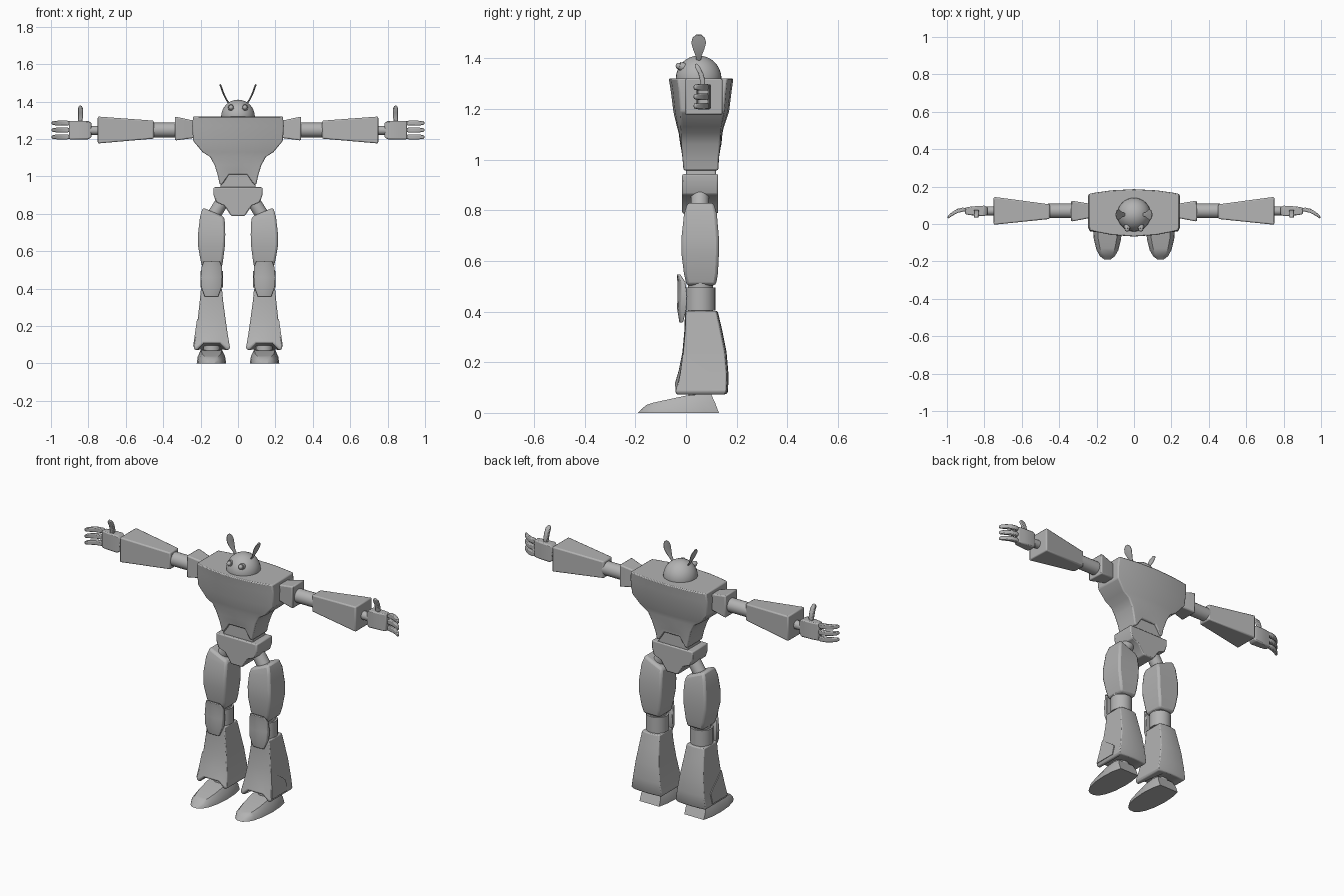
import bpy, bmesh, math
from mathutils import Vector

grey = bpy.data.materials.new("plain_grey")
grey.diffuse_color = (0.45, 0.45, 0.45, 1)


def finish(name, bm, mirror=True, bevel=0.0, angle=35):
    """Turn a bmesh into an object, mirrored over x and softly bevelled."""
    bmesh.ops.recalc_face_normals(bm, faces=bm.faces)
    me = bpy.data.meshes.new(name)
    bm.to_mesh(me)
    bm.free()
    me.materials.append(grey)
    me.shade_smooth()
    me.set_sharp_from_angle(angle=math.radians(angle))
    ob = bpy.data.objects.new(name, me)
    bpy.context.collection.objects.link(ob)
    if bevel:
        m = ob.modifiers.new("soft_edges", 'BEVEL')
        m.width, m.segments = bevel, 2
        m.limit_method, m.angle_limit = 'ANGLE', math.radians(angle)
    if mirror:
        m = ob.modifiers.new("other_side", 'MIRROR')
        m.use_mirror_merge = False
    return ob


def loft(name, rings, **kw):
    """Skin even-sided rings; ends are closed with strips across the ring."""
    bm = bmesh.new()
    vs = [[bm.verts.new(p) for p in r] for r in rings]
    n = len(vs[0])
    for a, b in zip(vs, vs[1:]):
        for i in range(n):
            j = (i + 1) % n
            bm.faces.new((a[i], a[j], b[j], b[i]))
    for r in (vs[0], vs[-1]):
        for i in range(n // 2 - 1):
            bm.faces.new((r[i], r[i + 1], r[n - 2 - i], r[n - 1 - i]))
    return finish(name, bm, **kw)


def tube(name, a, b, r, r2=None, seg=20):
    a, b = Vector(a), Vector(b)
    bm = bmesh.new()
    bmesh.ops.create_cone(bm, cap_ends=True, segments=seg, radius1=r,
                          radius2=r2 or r, depth=(b - a).length)
    bm.transform((b - a).to_track_quat('Z', 'Y').to_matrix().to_4x4())
    bmesh.ops.translate(bm, vec=(a + b) / 2, verts=bm.verts)
    return finish(name, bm)


def ball(name, c, r, mirror=True, seg=24):
    bm = bmesh.new()
    bmesh.ops.create_uvsphere(bm, u_segments=seg, v_segments=seg // 2, radius=r)
    bmesh.ops.translate(bm, vec=c, verts=bm.verts)
    return finish(name, bm, mirror)


def flat(x0, x1, y0, y1, z0, z1=None):
    """Rectangle seen from above, its height running from z0 at x0 to z1 at x1."""
    z1 = z0 if z1 is None else z1
    return [(x0, y0, z0), (x1, y0, z1), (x1, y1, z1), (x0, y1, z0)]


def across(x, y0, y1, z0, z1):
    """Rectangle facing along x."""
    return [(x, y0, z0), (x, y1, z0), (x, y1, z1), (x, y0, z1)]


def bowed(cx, w, y0, y1, z, bow0, bow1, lift0=0.0, lift1=0.0):
    """Ring with bulging front and back; lift raises the middle as a notch."""
    fr = (-1, -.85, -.5, 0, .5, .85, 1)
    up = lambda f, l: l if abs(f) <= .5 else 0
    front = [(cx + f * w, y0 + bow0 * f * f, z + up(f, lift0)) for f in fr]
    back = [(cx + f * w, y1 - bow1 * f * f, z + up(f, lift1)) for f in fr[::-1]]
    return front + back


# Torso with arched bottom edge
loft("torso", [
    bowed(0, .240, -.068, .187, 1.32, .035, .025),
    bowed(0, .245, -.060, .180, 1.27, .033, .023),
    bowed(0, .240, -.050, .170, 1.19, .028, .020),
    bowed(0, .190, -.036, .150, 1.13, .016, .012),
    bowed(0, .150, -.029, .144, 1.105, .010, .008),
    bowed(0, .125, -.023, .140, 1.06, .005, .005),
    bowed(0, .108, -.016, .132, 1.005, .003, .003, .025, .025),
    bowed(0, .098, -.012, .130, .957, .003, .003, .053, .053)],
    mirror=False, bevel=.006)
loft("waist", [flat(-.085, .085, .0, .118, 1.03), flat(-.095, .095, .0, .118, .93)],
     mirror=False, bevel=.005)

# Pelvis, a wedge profile extruded front to back
profile = [(-.13, .942), (-.13, .90), (-.118, .862), (-.075, .845), (-.035, .787)]
profile += [(-x, z) for x, z in profile[::-1]]
loft("pelvis", [[(x, y, z) for x, z in profile] for y in (-.015, .127)],
     mirror=False, bevel=.006)

# Head, eyes and leaf-shaped feelers
ball("head", (0, .05, 1.32), .09, mirror=False, seg=32)
tube("eye_socket", (.034, .0, 1.362), (.037, -.026, 1.369), .018, .016)
ball("eye", (.037, -.028, 1.369), .013, seg=16)
leaf = [(.045, 1.385, .008), (.062, 1.41, .012), (.074, 1.435, .022),
        (.084, 1.46, .029), (.091, 1.48, .024), (.096, 1.492, .010)]
loft("feeler", [[(x + sx * .004, .05 + sy * w, z - sx * .002) for sx, sy in
                 ((-.3, -1), (.3, -1), (1, 0), (.3, 1), (-.3, 1), (-1, 0))]
                for x, z, w in leaf])

# Arms
loft("shoulder", [across(.225, .035, .105, 1.205, 1.298),
                  across(.245, .03, .11, 1.204, 1.30),
                  across(.337, .013, .125, 1.192, 1.32)], bevel=.007)
tube("upper_arm", (.32, .07, 1.248), (.46, .07, 1.248), .039)
loft("forearm", [across(.45, .027, .105, 1.202, 1.298),
                 across(.75, -.004, .145, 1.176, 1.32)], bevel=.007)
tube("wrist", (.74, .07, 1.246), (.80, .07, 1.246), .024)
loft("palm", [across(.783, .05, .09, 1.21, 1.285),
              across(.80, .042, .098, 1.198, 1.297),
              across(.865, .046, .094, 1.198, 1.297),
              across(.903, .052, .088, 1.198, 1.297)], bevel=.006)
for n, z in enumerate((1.211, 1.248, 1.285)):
    path = [(.893, .075, .7), (.915, .077, 1), (.945, .070, 1),
            (.972, .054, .95), (.99, .040, .8), (.998, .034, .4)]
    loft(f"finger_{n + 1}", [across(x, y - .011 * s, y + .011 * s,
                                    z - .013 * s, z + .013 * s) for x, y, s in path],
         bevel=.004)
thumb = [(1.285, .066, .8), (1.31, .066, 1), (1.34, .058, 1), (1.365, .045, 1), (1.378, .04, .5)]
loft("thumb", [flat(.843 - .013 * s, .843 + .013 * s, y - .010 * s, y + .010 * s, z)
               for z, y, s in thumb], bevel=.004)

# Legs
tube("hip_strut", (.07, .055, .885), (.145, .055, .77), .036)
loft("thigh", [flat(.075, .188, .005, .110, .785, .833),
               flat(.070, .203, -.008, .122, .755, .785),
               flat(.068, .214, -.018, .130, .69, .69),
               flat(.070, .214, -.018, .130, .63, .63),
               flat(.080, .200, -.008, .126, .55, .55),
               flat(.088, .188, .002, .118, .503, .503)], bevel=.012, angle=40)
tube("knee_joint", (.14, .057, .37), (.14, .057, .55), .05)
tube("knee_sleeve", (.14, .057, .405), (.14, .057, .495), .06)
loft("kneecap", [bowed(.14, .043, -.036, -.022, .546, .006, 0),
                 bowed(.14, .055, -.034, -.002, .515, .016, 0),
                 bowed(.142, .058, -.034, .005, .46, .016, 0),
                 bowed(.142, .055, -.035, .002, .41, .014, 0),
                 bowed(.142, .036, -.026, -.012, .357, .006, 0)], bevel=.003)
loft("shin", [bowed(.142, .056, -.004, .125, .402, .004, .008),
              bowed(.142, .063, -.006, .142, .33, .004, .008),
              bowed(.141, .074, -.014, .160, .24, .004, .008),
              bowed(.140, .086, -.028, .168, .15, .004, .008, .02),
              bowed(.140, .097, -.045, .166, .085, .004, .008, .027),
              bowed(.140, .090, -.040, .160, .073, .004, .008, .032)], bevel=.006)
# Thin armour plate on the outer lower shin
plate = [(-.012, .235), (.085, .165), (.105, .145), (.10, .09), (-.035, .09), (-.022, .16)]
outer = lambda z: .141 + .0735 + (.24 - z) * .145
loft("shin_plate", [[(outer(z) + d, y, z) for y, z in plate] for d in (-.006, .004)])
tube("ankle", (.14, .055, .055), (.14, .055, .11), .045)

# Feet: (bottom y, top y, sole half width, top half width, height)
foot = [(.13, .10, .062, .050, .072), (.07, .06, .075, .056, .074),
        (0, 0, .079, .055, .068), (-.08, -.075, .073, .050, .052),
        (-.14, -.13, .058, .040, .040), (-.172, -.155, .040, .028, .032),
        (-.19, -.172, .016, .012, .018)]
loft("foot", [[(.142 - a, yb, 0), (.142 + a, yb, 0), (.142 + (a + b) / 2 + .006, (yb + yt) / 2, h * .55),
               (.142 + b, yt, h), (.142 - b, yt, h), (.142 - (a + b) / 2 - .006, (yb + yt) / 2, h * .55)]
              for yb, yt, a, b, h in foot])
